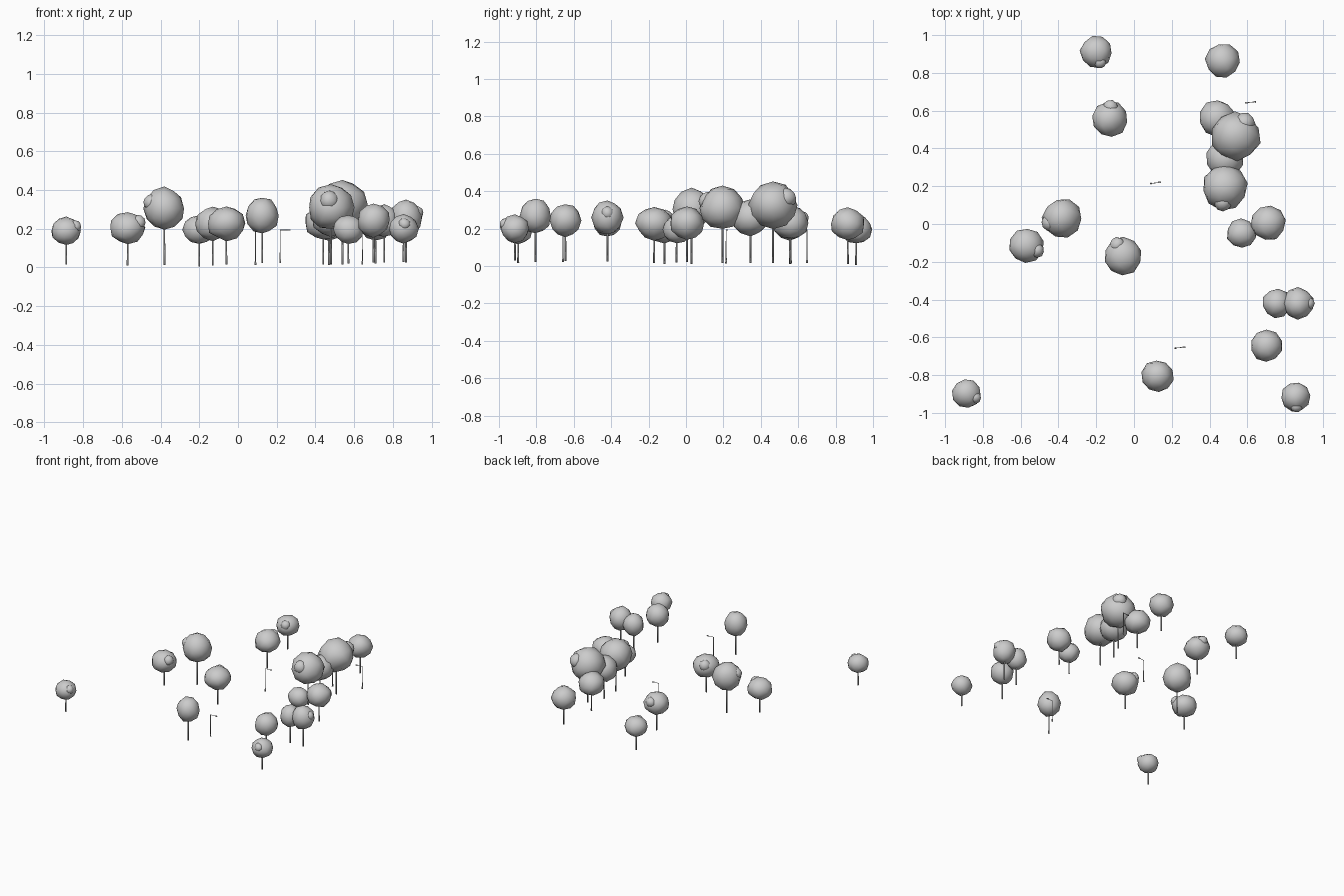
import bpy, bmesh, math, random
from mathutils import Vector, Matrix

if "Cube" in bpy.data.objects:
    bpy.data.objects.remove(bpy.data.objects["Cube"])

random.seed(4)


def finish(name, bm, smooth=True):
    mesh = bpy.data.meshes.new(name)
    bm.to_mesh(mesh)
    bm.free()
    for p in mesh.polygons:
        p.use_smooth = smooth
    obj = bpy.data.objects.new(name, mesh)
    bpy.context.collection.objects.link(obj)


def rod(bm, a, b, r1, r2):
    a, b = Vector(a), Vector(b)
    d = b - a
    m = Matrix.Translation((a + b) / 2) @ d.to_track_quat('Z', 'Y').to_matrix().to_4x4()
    bmesh.ops.create_cone(bm, cap_ends=True, segments=6, radius1=r1,
                          radius2=r2, depth=d.length, matrix=m)


def lump(bm, c, rx, rz):
    # low-poly leafy ball, turned and slightly irregular
    turn = Matrix.Rotation(random.uniform(0, math.tau), 4, 'Z')
    made = bmesh.ops.create_icosphere(bm, subdivisions=2, radius=1, matrix=turn)
    for v in made['verts']:
        k = random.uniform(.97, 1.07)
        v.co = Vector(c) + Vector((v.co.x * rx, v.co.y * rx, v.co.z * rz)) * k


def ground(x, y):
    # the ground rises gently to the front right
    return .015 + .008 * (x - y)


def tree(x, y, r, zc, lump_angle=None):
    bm = bmesh.new()
    rod(bm, (x, y, ground(x, y)), (x, y, zc), .0055, .004)
    finish("tree_trunk", bm)
    # taller trees have taller crowns
    bm = bmesh.new()
    lump(bm, (x, y, zc), r, .31 * r + .25 * zc)
    if lump_angle is not None:
        a = math.radians(lump_angle)
        out = r * .66
        lump(bm, (x + out * math.cos(a), y + out * math.sin(a), zc + .3 * r), r * .42, r * .42)
    finish("tree_crown", bm)


def lamp(x, y, side):
    top = .195
    g = ground(x, y)
    end = Vector((x + side * .046, y + side * .005, top - .002))
    # pole with a base collar, and the arm
    bm = bmesh.new()
    rod(bm, (x, y, g), (x, y, g + .018), .0055, .0045)
    rod(bm, (x, y, g), (x, y, top), .003, .0022)
    rod(bm, (x, y, top - .002), end, .002, .002)
    finish("lamp_post", bm)
    bm = bmesh.new()
    bmesh.ops.create_cube(bm, size=1, matrix=Matrix.Translation(end)
                          @ Matrix.Diagonal((.016, .008, .005, 1)))
    finish("lamp_head", bm, False)


# back trees
tree(-.2, .91, .083, .195, -70)
tree(-.13, .555, .093, .225, 85)
tree(.47, .865, .09, .225)

# right-hand grove
tree(.44, .56, .095, .23)
tree(.54, .465, .127, .325, 57)
tree(.48, .345, .1, .26)
tree(.48, .195, .117, .31, -97)
tree(.57, -.05, .077, .195)
tree(.71, .005, .091, .23)

# left and middle trees
tree(-.38, .03, .103, .304, 200)
tree(-.57, -.115, .091, .205, -25)
tree(-.06, -.17, .098, .228, 115)

# front trees
tree(.755, -.42, .075, .24)
tree(.868, -.42, .082, .258, 0)
tree(.7, -.645, .083, .243)
tree(.125, -.805, .084, .267)
tree(.855, -.915, .075, .2, -85)
tree(-.887, -.897, .076, .188, -25)

# street lamps
lamp(.642, .647, -1)
lamp(.09, .215, 1)
lamp(.218, -.657, 1)
